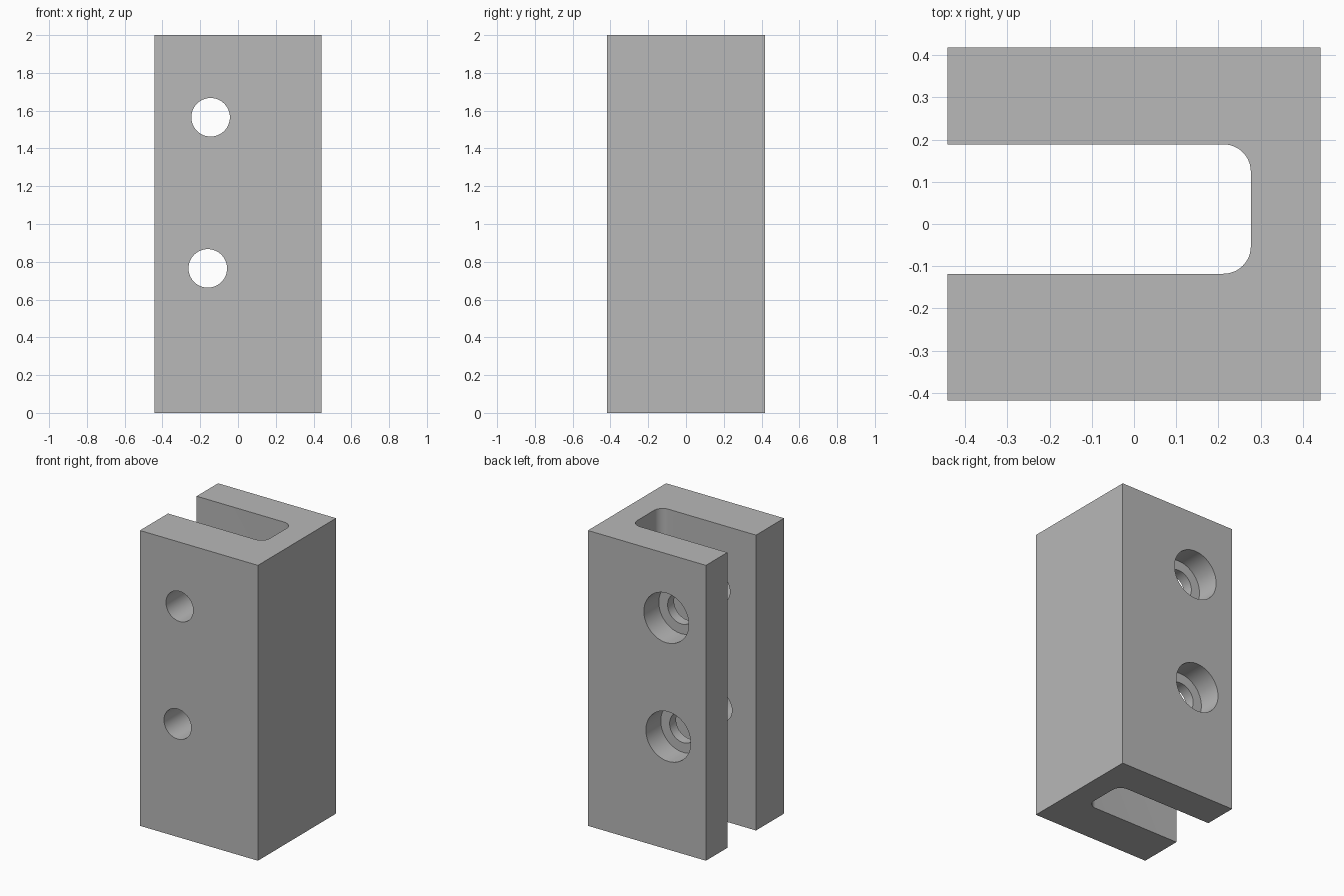
import bpy, bmesh, math
from mathutils import Matrix

cube = bpy.data.objects.get("Cube")
if cube:
    bpy.data.objects.remove(cube, do_unlink=True)

HX, HY, HEIGHT = 0.442, 0.418, 2.0
SLOT_X, SLOT_FRONT, SLOT_BACK, FILLET = 0.277, -0.118, 0.189, 0.065
HOLES = [(-0.145, 1.565), (-0.16, 0.765)]
HOLE_R, BORE_R, BORE_DEPTH = 0.102, 0.168, 0.16

grey = bpy.data.materials.new("plain grey")
colour = (0.48, 0.48, 0.48, 1)
grey.diffuse_color = colour
grey.use_nodes = True
grey.node_tree.nodes["Principled BSDF"].inputs["Base Color"].default_value = colour


def add_object(name, bm):
    bmesh.ops.recalc_face_normals(bm, faces=bm.faces)
    mesh = bpy.data.meshes.new(name)
    bm.to_mesh(mesh)
    bm.free()
    mesh.materials.append(grey)
    obj = bpy.data.objects.new(name, mesh)
    bpy.context.collection.objects.link(obj)
    return obj


def fillet(cx, cy, start, steps=12):
    """Quarter arc running counter-clockwise turned backwards along the slot."""
    return [(cx + FILLET * math.cos(start + math.pi / 2 * i / steps),
             cy + FILLET * math.sin(start + math.pi / 2 * i / steps))
            for i in range(steps + 1)]


# Block with a rounded open slot: one extruded outline
arc_x = SLOT_X - FILLET
inner = (fillet(arc_x, SLOT_FRONT + FILLET, -math.pi / 2)
         + fillet(arc_x, SLOT_BACK - FILLET, 0))
outline = ([(-HX, SLOT_FRONT)] + inner
           + [(-HX, SLOT_BACK), (-HX, HY), (HX, HY), (HX, -HY), (-HX, -HY)])
bm = bmesh.new()
base = bm.faces.new([bm.verts.new((x, y, 0)) for x, y in outline])
top = bmesh.ops.extrude_face_region(bm, geom=[base])
bmesh.ops.translate(bm, vec=(0, 0, HEIGHT),
                    verts=[v for v in top["geom"] if isinstance(v, bmesh.types.BMVert)])
block = add_object("slotted_block", bm)


# Drills along y for the through holes and the wide bores on the back
def drill(name, x, z, radius, y0, y1):
    bm = bmesh.new()
    bmesh.ops.create_cone(
        bm, cap_ends=True, segments=64, radius1=radius, radius2=radius, depth=y1 - y0,
        matrix=Matrix.Translation((x, (y0 + y1) / 2, z)) @ Matrix.Rotation(math.pi / 2, 4, "X"))
    cutter = add_object(name, bm)
    cutter.hide_render = True
    mod = block.modifiers.new(name, "BOOLEAN")
    mod.operation = "DIFFERENCE"
    mod.solver = "EXACT"
    mod.object = cutter
    bpy.context.view_layer.objects.active = block
    bpy.ops.object.modifier_apply(modifier=name)
    bpy.data.objects.remove(cutter, do_unlink=True)


for x, z in HOLES:
    drill("through_hole", x, z, HOLE_R, -HY - 0.1, HY + 0.1)
    drill("counterbore", x, z, BORE_R, HY - BORE_DEPTH, HY + 0.1)

# Smooth the round walls, keep the edges crisp
bpy.ops.object.select_all(action="DESELECT")
block.select_set(True)
bpy.context.view_layer.objects.active = block
bpy.ops.object.shade_smooth_by_angle(angle=math.radians(30))
